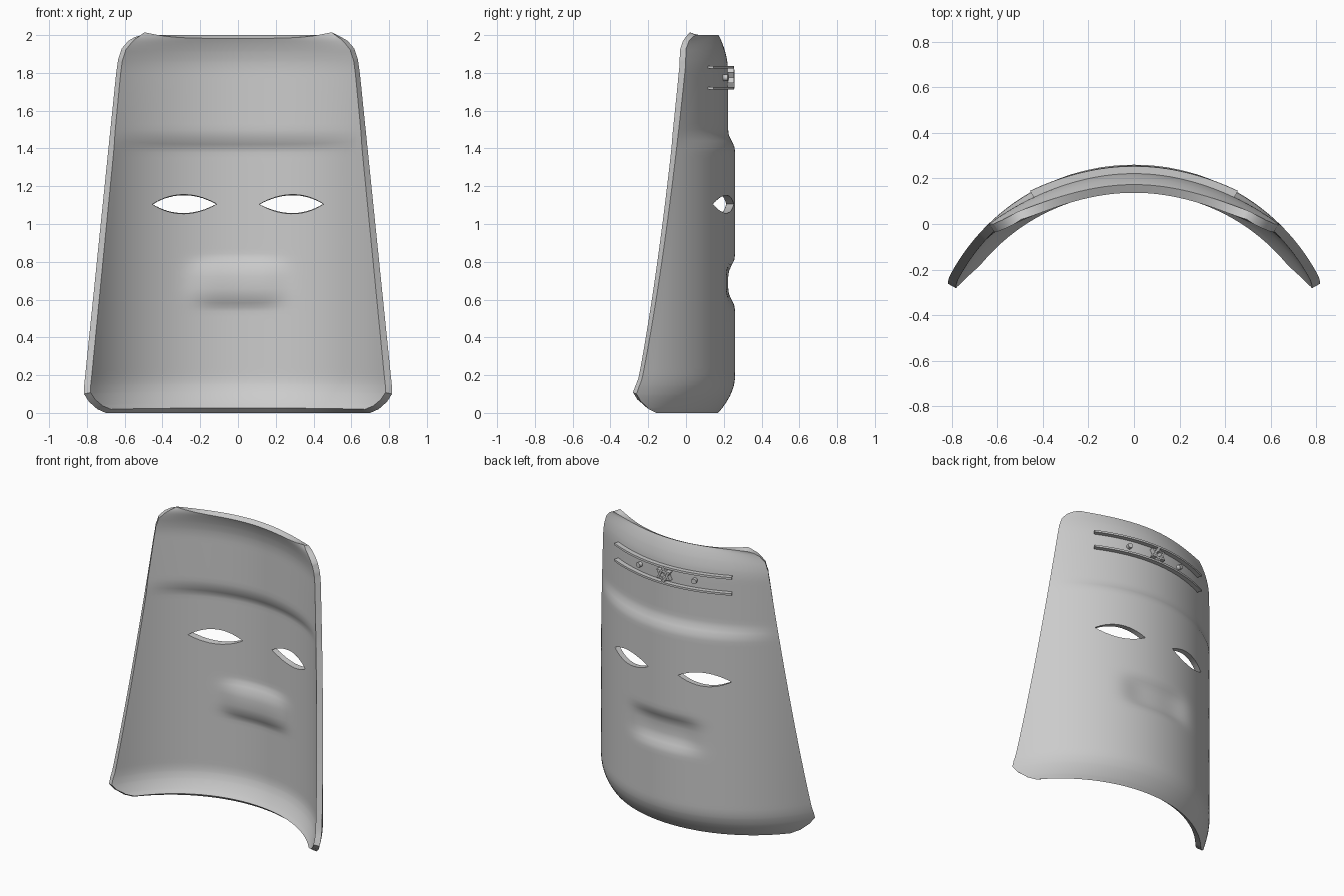
import bpy, bmesh, math
from mathutils import Vector

if "Cube" in bpy.data.objects:
    bpy.data.objects.remove(bpy.data.objects["Cube"])

R = 0.914  # radius of the shell's plan arc


def interp(table, t):
    for (a, p), (b, q) in zip(table, table[1:]):
        if t <= b:
            return p + (q - p) * (t - a) / (b - a)
    return table[-1][1]


def smooth(t):
    t = min(max(t, 0), 1)
    return t * t * (3 - 2 * t)


# half width of the outline by height, with cut corners
OUTLINE = [(0, .70), (.02, .745), (.06, .79), (.10, .815), (.14, .815),
           (1.80, .645), (1.87, .635), (1.93, .615), (1.97, .58), (1.99, .545), (2.0, .51)]


def surf(x, z):
    """Depth of the outer face at x, z."""
    u = x / interp(OUTLINE, z)
    y = 0.26 - (R - math.sqrt(R * R - x * x))
    y -= 0.09 * max(0, (0.2 - z) / 0.2) ** 2                      # rolled bottom
    y -= 0.05 * max(0, (z - 1.8) / 0.2) ** 2                      # rolled top
    y -= 0.037 * smooth((z - 1.39) / 0.10) * (1 - u ** 4)         # stepped forehead
    y -= 0.037 * math.exp(-(x / 0.24) ** 4 - ((z - 0.69) / 0.10) ** 4)  # mouth recess
    return y


def on_face(x, z, d):
    """Point at distance d above the outer face."""
    n = Vector((x, math.sqrt(R * R - x * x), 0)).normalized()
    return Vector((x, surf(x, z), z)) + n * d


def finish(name, bm, recalc=True):
    if recalc:
        bmesh.ops.recalc_face_normals(bm, faces=bm.faces)
    me = bpy.data.meshes.new(name)
    bm.to_mesh(me)
    bm.free()
    ob = bpy.data.objects.new(name, me)
    bpy.context.collection.objects.link(ob)
    return ob


def shade(ob, deg=35):
    bpy.ops.object.select_all(action='DESELECT')
    ob.select_set(True)
    bpy.context.view_layer.objects.active = ob
    bpy.ops.object.shade_smooth_by_angle(angle=math.radians(deg))


def loft(bm, rings, closed=False):
    """Skin matching rings; cap the ends unless closed."""
    rs = [[bm.verts.new(p) for p in r] for r in rings]
    n = len(rs[0])
    for a, b in zip(rs, rs[1:] + rs[:1] if closed else rs[1:]):
        for k in range(n):
            bm.faces.new((a[k], a[(k + 1) % n], b[(k + 1) % n], b[k]))
    if not closed:
        bm.faces.new(rs[0])
        bm.faces.new(rs[-1][::-1])


# shell: curved sheet
bm = bmesh.new()
zs = sorted({round(i * 0.03, 4) for i in range(67)} | {z for z, _ in OUTLINE})
cols = 56
grid = []
for z in zs:
    w = interp(OUTLINE, z)
    row = []
    for j in range(cols + 1):
        x = w * (2 * j / cols - 1)
        row.append(bm.verts.new((x, surf(x, z), z)))
    grid.append(row)
for a, b in zip(grid, grid[1:]):
    for j in range(cols):
        bm.faces.new((a[j], b[j], b[j + 1], a[j + 1]))
shell = finish("mask_shell", bm, False)
bpy.context.view_layer.objects.active = shell
sol = shell.modifiers.new("thickness", 'SOLIDIFY')
sol.thickness = 0.04
sol.offset = -1
bpy.ops.object.modifier_apply(modifier=sol.name)

# almond eye openings, a little wider on the inside
for s in (-1, 1):
    bm = bmesh.new()
    rings = []
    for y, hw, hh in ((0.0, .178, .066), (0.4, .158, .031)):
        top = [(-1 + k / 8, 1 - (-1 + k / 8) ** 2) for k in range(17)]
        pts = top + [(a, -b) for a, b in top[-2:0:-1]]
        rings.append([(s * 0.28 + a * hw, y, 1.105 + b * hh) for a, b in pts])
    loft(bm, rings)
    cutter = finish("eye_cutter", bm)
    cutter.hide_render = True
    bpy.context.view_layer.objects.active = shell
    cut = shell.modifiers.new("eye", 'BOOLEAN')
    cut.operation = 'DIFFERENCE'
    cut.solver = 'EXACT'
    cut.object = cutter
    bpy.ops.object.modifier_apply(modifier=cut.name)
    bpy.data.objects.remove(cutter)
shade(shell)

# two raised bands across the forehead
for name, z in (("upper_band", 1.83), ("lower_band", 1.718)):
    bm = bmesh.new()
    h = 0.007
    loft(bm, [[on_face(x, z - h, -.01), on_face(x, z - h, .032),
               on_face(x, z + h, .032), on_face(x, z + h, -.01)]
              for x in [-0.44 + 0.88 * i / 32 for i in range(33)]])
    shade(finish(name, bm))

# round studs either side of the star
for name, x in (("left_stud", -0.21), ("right_stud", 0.21)):
    bm = bmesh.new()
    loft(bm, [[on_face(x + .017 * math.cos(a), 1.775 + .017 * math.sin(a), d)
               for a in [math.tau * k / 16 for k in range(16)]] for d in (-.01, .025)])
    shade(finish(name, bm))

# six-pointed star made of two triangular frames
for name, turn in (("star_frame_up", 90), ("star_frame_down", -90)):
    bm = bmesh.new()
    rings = []
    for k in range(3):
        a = math.radians(turn + 120 * k)
        rings.append([on_face(r * math.cos(a), 1.775 + r * math.sin(a), d)
                      for r, d in ((.058, -.01), (.058, .033), (.036, .033), (.036, -.01))])
    loft(bm, rings, True)
    finish(name, bm)
